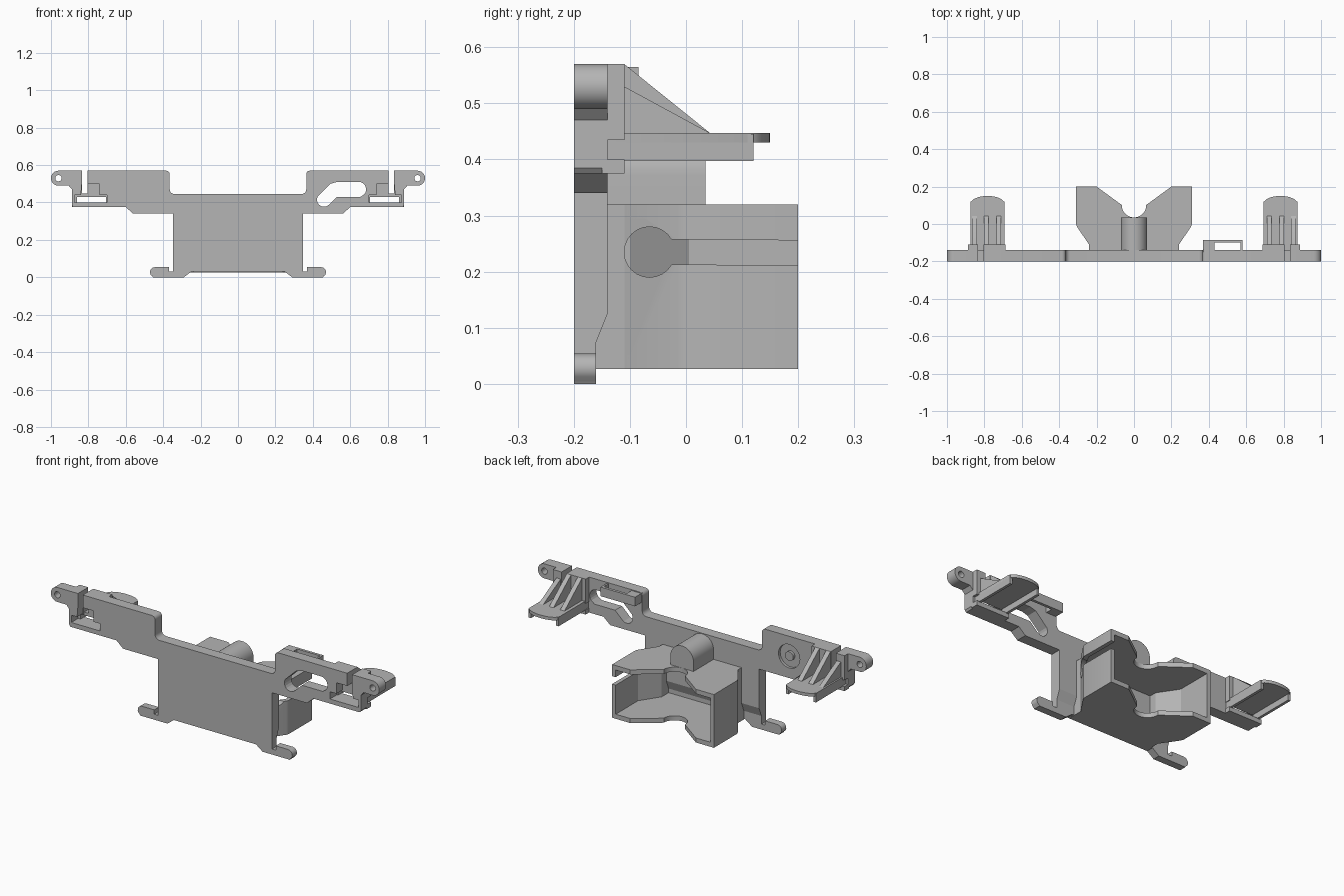
import bpy, bmesh, math
from mathutils import Vector

cube = bpy.data.objects.get("Cube")
if cube:
    bpy.data.objects.remove(cube)

grey = bpy.data.materials.new("plain_grey")
grey.use_nodes = True
tone = (0.46, 0.46, 0.46, 1)
grey.diffuse_color = tone
grey.node_tree.nodes["Principled BSDF"].inputs["Base Color"].default_value = tone


def prism(name, pts, axis, lo, hi, mirror=False):
    """Extrude a 2D profile along an axis; the profile uses the other two axes in order."""
    def place(p, d):
        c = list(p)
        c.insert("xyz".index(axis), d)
        return Vector(c)
    bm = bmesh.new()
    face = bm.faces.new([bm.verts.new(place(p, lo)) for p in pts])
    ext = bmesh.ops.extrude_face_region(bm, geom=[face])
    verts = [g for g in ext["geom"] if isinstance(g, bmesh.types.BMVert)]
    bmesh.ops.translate(bm, verts=verts, vec=place((0, 0), hi - lo))
    bmesh.ops.recalc_face_normals(bm, faces=bm.faces)
    mesh = bpy.data.meshes.new(name)
    bm.to_mesh(mesh)
    bm.free()
    mesh.materials.append(grey)
    obj = bpy.data.objects.new(name, mesh)
    bpy.context.collection.objects.link(obj)
    if mirror:
        obj.modifiers.new("mirror", "MIRROR").use_bisect_axis[0] = False
    return obj


def box(name, x, y, z, mirror=False):
    pts = [(x[0], y[0]), (x[1], y[0]), (x[1], y[1]), (x[0], y[1])]
    return prism(name, pts, "z", z[0], z[1], mirror)


def arc(cx, cy, r, a, b, n=12):
    steps = [math.radians(a + (b - a) * i / n) for i in range(n + 1)]
    return [(cx + r * math.cos(t), cy + r * math.sin(t)) for t in steps]


def circle(cx, cy, r):
    return arc(cx, cy, r, 0, 345, 23)


def both_sides(half):
    return half + [(-x, y) for x, y in reversed(half) if x > 0]


def cut(obj, cutter):
    cutter.hide_render = True
    cutter.hide_viewport = True
    cutter.display_type = "WIRE"
    mod = obj.modifiers.new("cut", "BOOLEAN")
    mod.operation = "DIFFERENCE"
    mod.solver = "EXACT"
    mod.object = cutter


# Front plate with feet, arms, latch windows and end lugs
half = [(0, .03), (.25, .03), (.29, 0), (.455, 0)]
half += arc(.445, .028, .026, -60, 90, 6)
half += [(.37, .054), (.37, .03), (.347, .03), (.347, .34), (.56, .34), (.6, .375), (.88, .375),
         (.888, .385), (.888, .47), (.905, .49)]
half += arc(.96, .53, .04, -90, 90)
half += [(.835, .57), (.835, .5), (.84, .44), (.875, .44), (.875, .4), (.7, .4), (.7, .44),
         (.74, .44), (.74, .5), (.805, .5), (.805, .57)]
half += arc(.385, .55, .02, 90, 180, 5) + arc(.34, .47, .025, 0, -90, 5) + [(0, .445)]
plate = prism("front_plate", both_sides(half), "y", -.2, -.14)

# Thin lower edge, lug holes, cable opening and round recess
cut(plate, prism("lower_step_cutter",
                 [(-.16, -.05), (-.16, .075), (-.14, .125), (-.1, .125), (-.1, -.05)],
                 "x", -.6, .6))
for side in (-1, 1):
    cut(plate, prism("lug_hole_cutter", circle(side * .96, .53, .017), "y", -.3, 0))
opening = arc(.46, .415, .038, 150, 300, 8) + [(.53, .43), (.655, .43)]
opening += arc(.645, .47, .04, -40, 90, 8) + [(.53, .51), (.495, .5)]
cut(plate, prism("opening_cutter", opening, "y", -.3, 0))
cut(plate, prism("recess_cutter", circle(-.53, .46, .065), "y", -.155, -.1))
prism("recess_boss", circle(-.53, .46, .025), "y", -.16, -.14)

# Strap loop beside the cable opening
loop = [(.37, -.15), (.37, -.085), (.58, -.085), (.58, -.15),
        (.57, -.15), (.57, -.1), (.43, -.1), (.43, -.15)]
prism("strap_loop", loop, "z", .515, .565)

# Latch brackets: back walls, shelf, side ribs and gussets
box("latch_wall_inner", (.688, .805), (-.15, -.11), (.435, .57), True)
box("latch_wall_outer", (.835, .888), (-.15, -.11), (.435, .57), True)
box("latch_wall_bottom", (.688, .888), (-.15, -.11), (.375, .4), True)
shelf = [(.692, -.145), (.875, -.145), (.875, .11)]
shelf += [(.783 + .09 * math.cos(t), .11 + .04 * math.sin(t))
          for t in (math.pi * i / 12 for i in range(1, 12))] + [(.692, .11)]
prism("latch_shelf", shelf, "z", .43, .447, True)
for x in (.692, .86):
    box("shelf_side_rib", (x, x + .015), (-.14, .12), (.397, .445), True)
for x, top in ((.71, .57), (.777, .57), (.84, .53)):
    prism("gusset", [(-.12, top), (-.11, top), (.043, .447), (.043, .435), (-.12, .435)],
          "x", x, x + .026, True)

# Rear housing: floor and roof with a V notch, and side walls
outline = [(.24, -.18), (.24, -.11), (.305, -.015), (.31, 0), (.31, .2), (.2, .2), (.07, .105)]
outline += arc(0, .1, .065, 0, -90)
for name, z in (("housing_floor", .027), ("housing_roof", .295)):
    prism(name, both_sides([(0, -.18)] + outline), "z", z, z + .025)
wall = outline[:5] + [(.288, .2), (.288, .005), (.218, -.1), (.218, -.18)]
prism("housing_right_wall", [(-x, y) for x, y in wall], "z", .027, .32)
left_wall = prism("housing_left_wall", wall, "z", .027, .32)

# Keyhole slot through the left wall
keyhole = arc(-.065, .235, .045, 30, 330, 20) + [(.3, .212), (.3, .255)]
cut(left_wall, prism("keyhole_cutter", keyhole, "x", .15, .4))

# Round topped boss on the roof
boss = [(.07, .3)] + arc(0, .372, .07, 0, 180, 20) + [(-.07, .3)]
prism("roof_boss", boss, "y", -.15, .035)

# Smooth the curved sides, keep the hard edges
bpy.ops.object.select_all(action="DESELECT")
for obj in bpy.context.collection.objects:
    if obj.type == "MESH" and not obj.hide_render and obj.data.materials:
        if obj.data.materials[0] == grey:
            obj.select_set(True)
            bpy.context.view_layer.objects.active = obj
bpy.ops.object.shade_smooth_by_angle(angle=math.radians(30))
